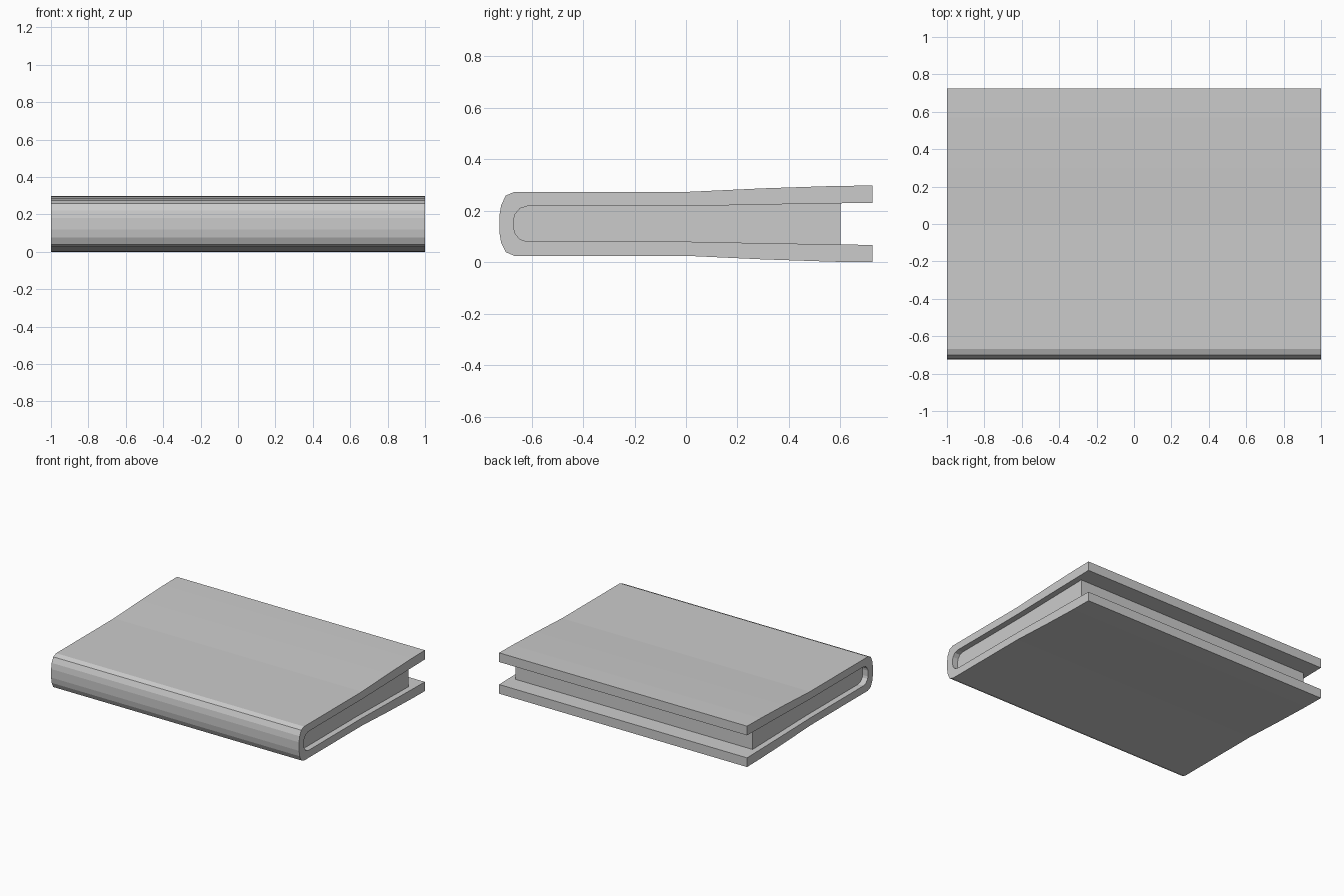
import bpy, bmesh

if "Cube" in bpy.data.objects:
    bpy.data.objects.remove(bpy.data.objects["Cube"])

MID = 0.149  # height of the symmetry plane


def mirrored(upper):
    """Open profile: upper half (back to spine) plus its mirror below."""
    return upper + [(y, 2 * MID - z) for y, z in reversed(upper)]


def extrude_profile(name, profile, half_width):
    """Closed (y, z) profile extruded along x."""
    bm = bmesh.new()
    face = bm.faces.new([bm.verts.new((-half_width, y, z)) for y, z in profile])
    geo = bmesh.ops.extrude_face_region(bm, geom=[face])["geom"]
    moved = [v for v in geo if isinstance(v, bmesh.types.BMVert)]
    bmesh.ops.translate(bm, verts=moved, vec=(2 * half_width, 0, 0))
    bmesh.ops.recalc_face_normals(bm, faces=bm.faces)
    mesh = bpy.data.meshes.new(name)
    bm.to_mesh(mesh)
    bm.free()
    obj = bpy.data.objects.new(name, mesh)
    bpy.context.collection.objects.link(obj)
    return obj


# Shared rounded spine and slightly flaring boards
outer = [(0.725, 0.298), (0.57, 0.296), (0.30, 0.287), (0.0, 0.273), (-0.5, 0.273),
         (-0.667, 0.273), (-0.70, 0.259), (-0.718, 0.222), (-0.725, 0.18)]
inner_curve = [(0.30, 0.224), (0.0, 0.218), (-0.5, 0.218),
               (-0.615, 0.218), (-0.645, 0.209), (-0.664, 0.186), (-0.668, 0.17)]
inner = [(0.725, 0.231), (0.60, 0.229)] + inner_curve
pages = [(0.60, 0.229)] + inner_curve

# Folded cover
extrude_profile("cover", mirrored(outer) + mirrored(inner)[::-1], 1.0)
# Page block, set back from the cover edges
extrude_profile("page_block", mirrored(pages), 0.957)
